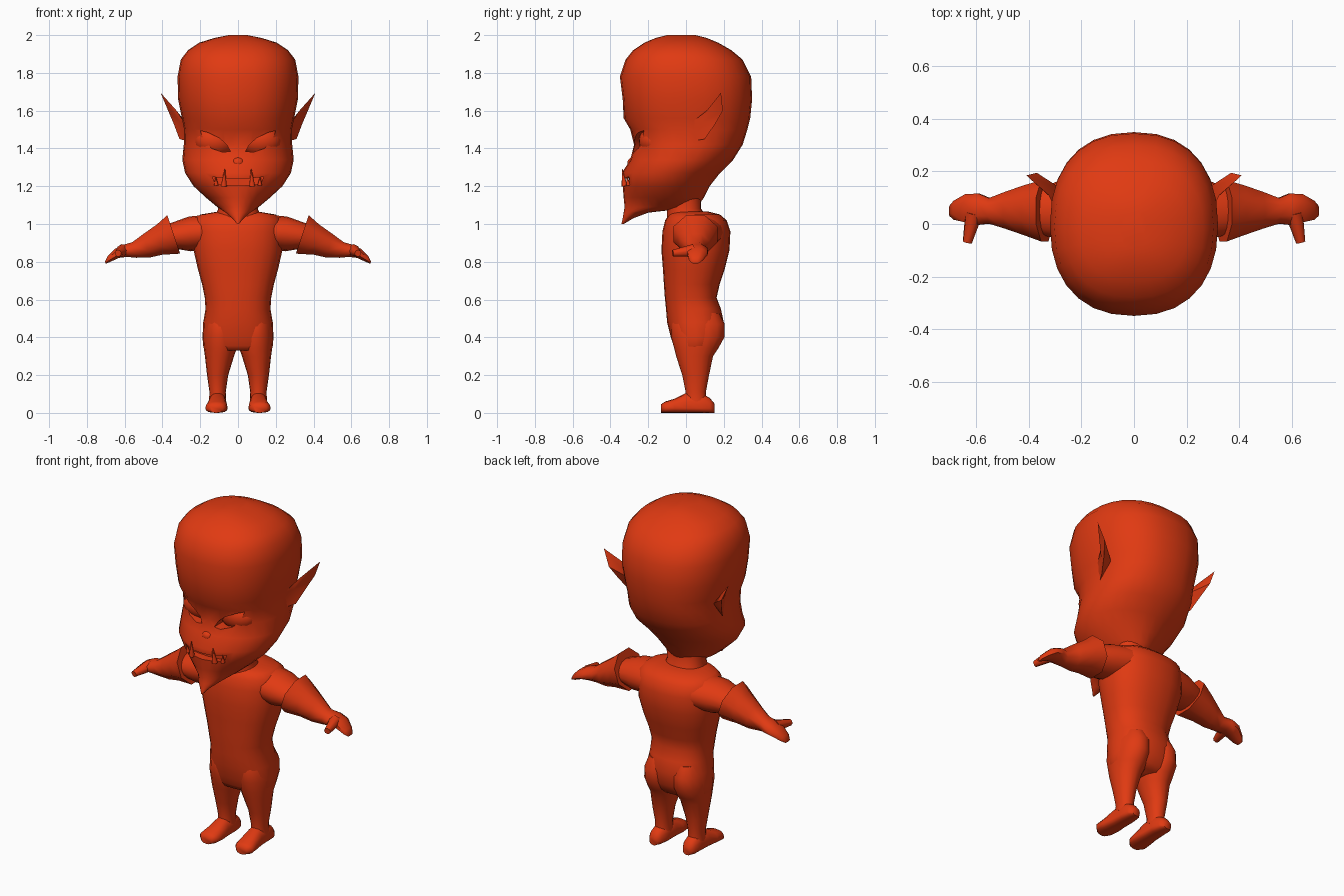
import bpy, bmesh, math
from mathutils import Vector

if "Cube" in bpy.data.objects:
    bpy.data.objects.remove(bpy.data.objects["Cube"])

red = bpy.data.materials.new("red_skin")
red.use_nodes = True
red.diffuse_color = (0.75, 0.042, 0.006, 1)
red.node_tree.nodes["Principled BSDF"].inputs["Base Color"].default_value = red.diffuse_color


def finish(name, bm):
    bmesh.ops.recalc_face_normals(bm, faces=bm.faces)
    mesh = bpy.data.meshes.new(name)
    bm.to_mesh(mesh)
    bm.free()
    mesh.materials.append(red)
    ob = bpy.data.objects.new(name, mesh)
    bpy.context.collection.objects.link(ob)
    return ob


def activate(ob):
    bpy.ops.object.select_all(action='DESELECT')
    ob.select_set(True)
    bpy.context.view_layer.objects.active = ob


def smooth(ob, angle=50):
    activate(ob)
    bpy.ops.object.shade_smooth_by_angle(angle=math.radians(angle))
    return ob


def loft(name, rings, n):
    """Skin over rings of (centre, u, v front, v back, roundness power)."""
    bm = bmesh.new()
    loops = []
    for centre, u, front, back, p in rings:
        loop = []
        for i in range(n):
            a = math.tau * (i + 0.5 * (n == 8)) / n
            c, s = math.cos(a), math.sin(a)
            cu = math.copysign(abs(c) ** (2 / p), c)
            sv = abs(s) ** (2 / p)
            side = Vector(front) if s < 0 else Vector(back)
            loop.append(bm.verts.new(Vector(centre) + Vector(u) * cu + side * sv))
        loops.append(loop)
    for a, b in zip(loops, loops[1:]):
        for i in range(n):
            j = (i + 1) % n
            bm.faces.new((a[i], a[j], b[j], b[i]))
    bm.faces.new(loops[0])
    bm.faces.new(loops[-1])
    return finish(name, bm)


def level(z, w, y0, y1, p=2.3, x=0, mid=0.5):
    """Horizontal ring between a front and a back depth."""
    yc = y0 + (y1 - y0) * mid
    return (x, yc, z), (w, 0, 0), (0, y0 - yc, 0), (0, y1 - yc, 0), p


def prism(name, outline, y0, y1):
    bm = bmesh.new()
    a, b = ([bm.verts.new((x, y, z)) for x, z in outline] for y in (y0, y1))
    for i in range(len(a)):
        j = (i + 1) % len(a)
        bm.faces.new((a[i], a[j], b[j], b[i]))
    bm.faces.new(a)
    bm.faces.new(b)
    ob = finish(name, bm)
    ob.hide_render = True
    return ob


def cut(ob, cutter):
    mod = ob.modifiers.new("cut", 'BOOLEAN')
    mod.operation, mod.solver, mod.object = 'DIFFERENCE', 'EXACT', cutter
    activate(ob)
    bpy.ops.object.modifier_apply(modifier=mod.name)
    bpy.data.objects.remove(cutter)


def ball(name, centre, radii):
    bm = bmesh.new()
    bmesh.ops.create_uvsphere(bm, u_segments=20, v_segments=12, radius=1)
    for v in bm.verts:
        v.co = Vector(centre) + Vector([a * b for a, b in zip(v.co, radii)])
    return smooth(finish(name, bm))


def spike(name, base, tip, r0, r1, n=8):
    """Tapered limb such as a fang or thumb."""
    d = (Vector(tip) - Vector(base)).normalized()
    u = d.cross(Vector((0.3, 0.5, 0.2))).normalized()
    v = d.cross(u)
    return smooth(loft(name, [(c, u * r, -v * r, v * r, 2)
                              for c, r in ((base, r0), (tip, r1))], n))


# Head: big skull narrowing to a pointed chin
head = loft("head", [
    level(2.0, .05, -.10, .05), level(1.985, .125, -.16, .11),
    level(1.96, .205, -.22, .17), level(1.92, .265, -.28, .24),
    level(1.87, .303, -.32, .30), level(1.78, .32, -.35, .345),
    level(1.66, .317, -.335, .35), level(1.56, .297, -.33, .34),
    level(1.50, .285, -.295, .325), level(1.42, .287, -.275, .30),
    level(1.34, .295, -.295, .25, 2.1), level(1.27, .28, -.34, .18, 2),
    level(1.20, .235, -.335, .125, 1.9), level(1.14, .17, -.33, .095, 1.9),
    level(1.09, .11, -.325, .06, 1.9), level(1.06, .065, -.33, -.2, 1.9),
    level(1.03, .03, -.335, -.28, 2), level(1.0, .005, -.342, -.33, 2)], 28)

# Eye sockets and mouth slot
almond = [(.04, 1.385), (.08, 1.38), (.14, 1.40), (.18, 1.44),
          (.2, 1.495), (.16, 1.485), (.10, 1.455), (.06, 1.42)]
for s in (1, -1):
    cut(head, prism("socket_cutter", [(s * x, z) for x, z in almond], -.42, -.17))
cut(head, prism("mouth_cutter", [(-.135, 1.25), (-.12, 1.21), (0, 1.203), (.12, 1.21),
                                 (.135, 1.25), (.06, 1.24), (-.06, 1.24)], -.42, -.285))
smooth(head, 38)
ball("nose", (0, -.275, 1.325), (.035, .035, .03))

# Neck and torso
smooth(loft("neck", [level(1.16, .12, -.1, .08), level(1.08, .105, -.1, .08),
                     level(1.0, .14, -.1, .14)], 20))
smooth(loft("torso", [
    level(1.065, .11, -.07, .12), level(1.05, .20, -.09, .18),
    level(1.02, .235, -.11, .215), level(.96, .24, -.125, .235),
    level(.86, .235, -.13, .23), level(.76, .212, -.122, .205),
    level(.68, .19, -.117, .178), level(.61, .176, -.112, .162),
    level(.55, .172, -.106, .185), level(.48, .184, -.1, .2),
    level(.40, .188, -.08, .19), level(.355, .184, -.065, .165),
    level(.33, .17, -.05, .14)], 24), 60)


def span(s, xt, zt, xb, zb, y0, y1):
    """Arm ring given by its top and bottom points and its depth."""
    c = Vector((s * (xt + xb) / 2, (y0 + y1) / 2, (zt + zb) / 2))
    half = Vector((s * (xt - xb) / 2, 0, (zt - zb) / 2)) * 1.05
    dy = Vector((0, (y1 - y0) / 2 * 1.05, 0))
    return c, half, -dy, dy, 2


# Paired parts
for s, side in ((1, "left"), (-1, "right")):
    ball(side + "_eye", (s * .12, -.165, 1.44), (.11, .085, .085))

    # Fangs rising from the lower lip
    spike(side + "_fang", (s * .075, -.325, 1.2), (s * .07, -.337, 1.29), .016, .002)
    spike(side + "_small_fang", (s * .115, -.305, 1.205), (s * .118, -.312, 1.25), .012, .002)

    # Pointed ear: a rim with a hollow outer face and a rounded back
    rim = [(.28, .02, 1.53), (.325, .11, 1.60), (.41, .185, 1.695), (.37, .195, 1.60),
           (.34, .155, 1.53), (.31, .10, 1.45), (.275, .04, 1.44)]
    bm = bmesh.new()
    ring = [bm.verts.new((s * x, y, z)) for x, y, z in rim]
    hollow = bm.verts.new((s * .305, .09, 1.54))
    back = bm.verts.new((s * .27, .13, 1.53))
    for i, v in enumerate(ring):
        w = ring[(i + 1) % len(ring)]
        bm.faces.new((v, w, hollow))
        bm.faces.new((w, v, back))
    smooth(finish(side + "_ear", bm), 45)

    # Shoulder, then the flared forearm running into a mitten hand
    smooth(loft(side + "_shoulder", [span(s, .16, 1.045, .16, .87, -.06, .19),
                                     span(s, .26, 1.035, .25, .86, -.06, .17),
                                     span(s, .36, 1.0, .32, .87, -.04, .14)], 16))
    smooth(loft(side + "_forearm", [
        span(s, .375, 1.05, .305, .84, -.07, .17),
        span(s, .43, 1.0, .40, .835, -.045, .15),
        span(s, .50, .95, .47, .82, -.02, .125),
        span(s, .56, .905, .54, .82, 0, .10),
        span(s, .60, .893, .585, .825, -.005, .118),
        span(s, .65, .87, .63, .82, .005, .115),
        span(s, .69, .83, .68, .797, .015, .09),
        span(s, .705, .80, .70, .79, .03, .07)], 8), 60)
    spike(side + "_thumb", (s * .61, .04, .86), (s * .635, -.07, .845), .034, .018)

    # Leg with a rounded buttock
    smooth(loft(side + "_leg", [
        level(.53, .07, -.06, .175, 2.1, s * .09), level(.47, .088, -.08, .205, 2.1, s * .092),
        level(.40, .092, -.078, .203, 2.1, s * .094), level(.34, .087, -.062, .17, 2.1, s * .094),
        level(.30, .077, -.052, .143, 2.1, s * .098), level(.20, .056, -.02, .122, 2.1, s * .108),
        level(.11, .043, -.002, .105, 2.1, s * .108), level(.06, .046, -.005, .11, 2.1, s * .108)],
        16), 60)

    # Foot
    rings = []
    for y, x0, x1, top in ((.15, .085, .135, .05), (.125, .068, .152, .08),
                           (.07, .06, .155, .11), (0, .06, .158, .105),
                           (-.06, .055, .168, .075), (-.11, .06, .173, .06),
                           (-.133, .08, .15, .045)):
        rings.append(((s * (x0 + x1) / 2, y, .025), ((x1 - x0) / 2, 0, 0),
                      (0, 0, -.025), (0, 0, top - .025), 2.4))
    smooth(loft(side + "_foot", rings, 16), 60)
